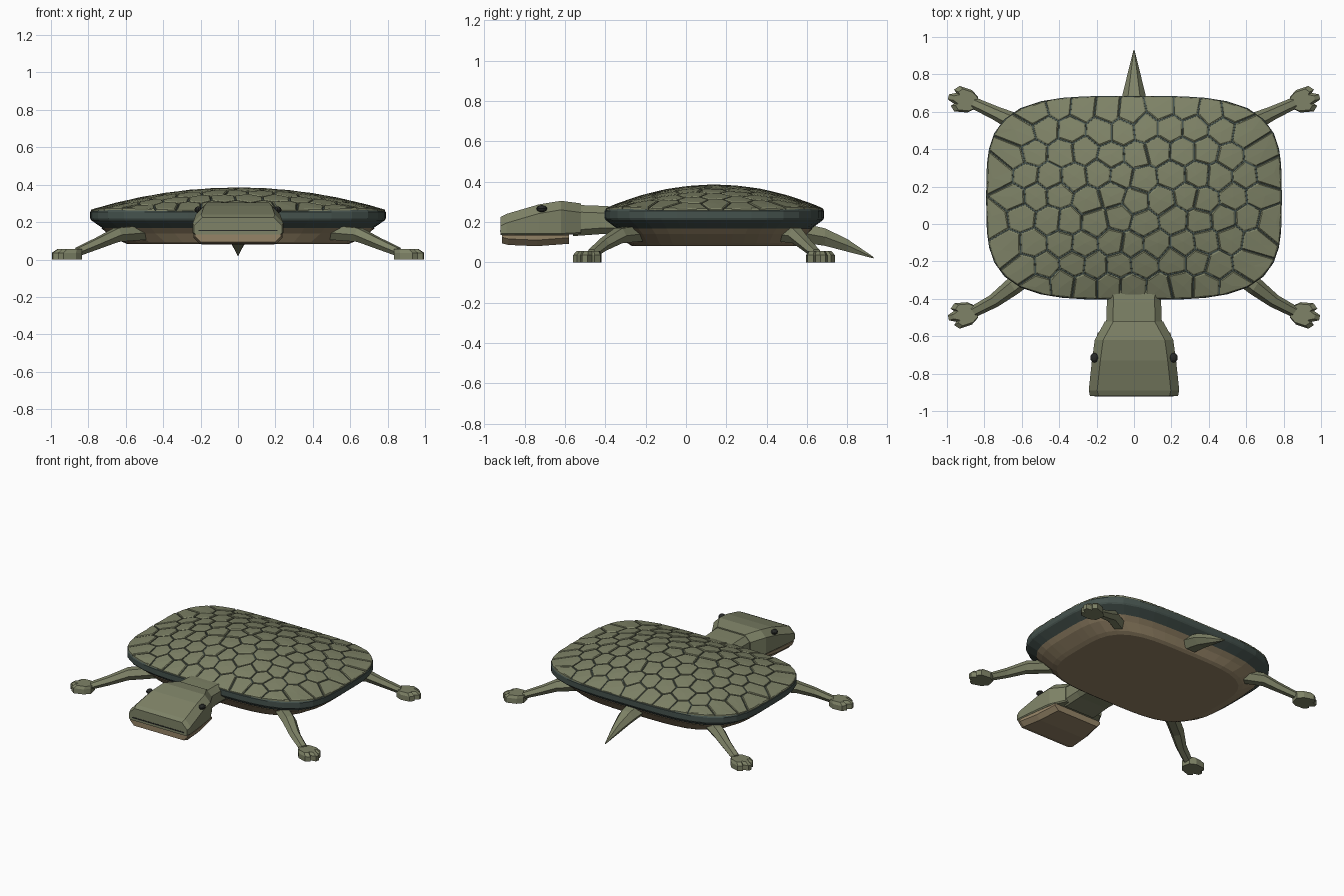
import bpy, bmesh, math, random
from mathutils import Vector

if "Cube" in bpy.data.objects:
    bpy.data.objects.remove(bpy.data.objects["Cube"])
random.seed(4)


def material(name, rgb):
    m = bpy.data.materials.new(name)
    m.use_nodes = True
    m.diffuse_color = (*rgb, 1)
    bsdf = m.node_tree.nodes["Principled BSDF"]
    bsdf.inputs["Base Color"].default_value = (*rgb, 1)
    bsdf.inputs["Roughness"].default_value = 0.8
    return m


OLIVE = material("olive skin", (0.21, 0.225, 0.135))
TEAL = material("dark teal rim", (0.06, 0.085, 0.075))
TAN = material("tan belly", (0.30, 0.23, 0.135))
DARK = material("dark eye", (0.02, 0.022, 0.02))


def finish(name, bm, mat):
    bmesh.ops.recalc_face_normals(bm, faces=bm.faces)
    me = bpy.data.meshes.new(name)
    bm.to_mesh(me)
    bm.free()
    me.materials.append(mat)
    ob = bpy.data.objects.new(name, me)
    bpy.context.collection.objects.link(ob)
    return ob


def add_loft(bm, rings):
    """Bridge equal-length rings of points and cap both ends."""
    loops = [[bm.verts.new(p) for p in ring] for ring in rings]
    n = len(loops[0])
    for a, b in zip(loops, loops[1:]):
        for i in range(n):
            j = (i + 1) % n
            bm.faces.new((a[i], a[j], b[j], b[i]))
    bm.faces.new(loops[0])
    bm.faces.new(loops[-1])


def loft(name, rings, mat):
    bm = bmesh.new()
    add_loft(bm, rings)
    return finish(name, bm, mat)


# Shell outline and dome shape
A, B, CY, POWER = 0.79, 0.545, 0.14, 3.7


def outline(a, b, n=48):
    pts = []
    for i in range(n):
        t = math.tau * (i + 0.5) / n
        c, s = math.cos(t), math.sin(t)
        r = (abs(c) ** POWER + abs(s) ** POWER) ** (-1 / POWER)
        pts.append(Vector((a * r * c, CY + b * r * s)))
    return pts


def dome(p):
    u, v = p.x / A, (p.y - CY) / B
    return 0.265 + 0.12 * max(0, 1 - u * u) * max(0, 1 - v * v)


def level(a, b, z):
    return [(p.x, p.y, z) for p in outline(a, b)]


# Rim with the dark dome showing in the grooves
rim = [level(0.72, 0.48, 0.165), level(0.785, 0.54, 0.21), level(A, B, 0.22),
       level(A, B, 0.255)]
for s in (0.99, 0.9, 0.78, 0.64, 0.48, 0.3, 0.12):
    rim.append([(p.x, p.y, dome(p) - 0.009) for p in outline(A * s, B * s)])
loft("shell_rim", rim, TEAL)

# Belly
loft("belly", [level(0.59, 0.41, 0.082), level(0.62, 0.43, 0.095),
               level(0.70, 0.46, 0.14), level(0.73, 0.49, 0.168)], TAN)


# Shell plates: irregular cells cut from the outline
def clip(poly, mid, normal):
    out = []
    for p, q in zip(poly, poly[1:] + poly[:1]):
        dp, dq = (p - mid).dot(normal), (q - mid).dot(normal)
        if dp <= 0:
            out.append(p)
        if dp * dq < 0:
            out.append(p.lerp(q, dp / (dp - dq)))
    return out


seeds = []
for row in range(-5, 6):
    for col in range(-7, 8):
        x = (col + 0.5 * (row % 2)) * 0.132 + random.uniform(-0.02, 0.02)
        y = row * 0.118 + random.uniform(-0.02, 0.02)
        if abs(x / A) ** POWER + abs(y / B) ** POWER < 0.85:
            seeds.append(Vector((x, y + CY)))

bm = bmesh.new()
for s in seeds:
    cell = outline(A * 0.998, B * 0.998, 64)
    for o in seeds:
        if o is not s and (o - s).length < 0.5:
            cell = clip(cell, (s + o) / 2, o - s)
    if len(cell) < 3:
        continue
    centre = sum(cell, Vector((0, 0))) / len(cell)

    def ring(inset, lift):
        pts = [p + (centre - p).normalized() * inset for p in cell]
        return [bm.verts.new((p.x, p.y, dome(p) + lift)) for p in pts]

    loops = [ring(0.004, -0.013), ring(0.005, -0.004), ring(0.012, 0)]
    n = len(cell)
    top = bm.verts.new((centre.x, centre.y, dome(centre) + 0.001))
    for i in range(n):
        j = (i + 1) % n
        for a, b in zip(loops, loops[1:]):
            bm.faces.new((a[i], a[j], b[j], b[i]))
        bm.faces.new((loops[-1][i], loops[-1][j], top))
finish("shell_plates", bm, OLIVE)


# Head, neck and jaw from chamfered box sections: y, half width, top, bottom
def box_section(y, w, top, bot, ct, cb):
    half = [(w - cb, bot), (w, bot + cb), (w, top - ct), (w - ct, top)]
    return [(x, y, z) for x, z in half] + [(-x, y, z) for x, z in half[::-1]]


def box_loft(name, sections, mat, ct, cb):
    return loft(name, [box_section(*s, ct, cb) for s in sections], mat)


box_loft("neck", [(-0.25, 0.15, 0.27, 0.14), (-0.42, 0.145, 0.28, 0.14),
                  (-0.56, 0.15, 0.285, 0.13)], OLIVE, 0.035, 0.03)
box_loft("head", [(-0.52, 0.155, 0.292, 0.14), (-0.62, 0.21, 0.305, 0.135),
                  (-0.73, 0.225, 0.287, 0.135), (-0.89, 0.242, 0.24, 0.135),
                  (-0.92, 0.235, 0.225, 0.135)], OLIVE, 0.045, 0.008)
box_loft("lower_jaw", [(-0.58, 0.195, 0.138, 0.092), (-0.74, 0.22, 0.138, 0.08),
                       (-0.88, 0.238, 0.138, 0.086),
                       (-0.912, 0.23, 0.138, 0.094)], TAN, 0.004, 0.03)
box_loft("mouth_line", [(-0.923, 0.21, 0.159, 0.152),
                        (-0.918, 0.21, 0.159, 0.152)], DARK, 0.001, 0.001)

# Eyes
for side, label in ((1, "left"), (-1, "right")):
    bm = bmesh.new()
    bmesh.ops.create_uvsphere(bm, u_segments=10, v_segments=6, radius=0.022)
    for v in bm.verts:
        v.co = Vector((side * 0.212 + v.co.x, v.co.y * 1.2 - 0.715, v.co.z * 0.8 + 0.266))
    finish(label + "_eye", bm, DARK)


# Six-sided limb along a path of (centre, half width, half height)
def limb_rings(path, direction):
    across = Vector((-direction.y, direction.x, 0)).normalized()
    rings = []
    for c, w, h in path:
        rings.append([Vector(c) + across * (w * math.cos(k * math.pi / 3))
                      + Vector((0, 0, h * math.sin(k * math.pi / 3)))
                      for k in range(6)])
    return rings


# Tail
loft("tail", limb_rings([((0, 0.58, 0.145), 0.075, 0.055),
                         ((0, 0.69, 0.125), 0.062, 0.05),
                         ((0, 0.80, 0.084), 0.035, 0.036),
                         ((0, 0.93, 0.023), 0.003, 0.004)], Vector((0, 1, 0))), OLIVE)

# Legs with webbed three-toed feet
half_foot = [(0, 0.032), (0.04, 0.062), (0.11, 0.07), (0.135, 0.045),
             (0.12, 0.03), (0.157, 0.014)]
foot_shape = half_foot + [(u, -v) for u, v in half_foot[::-1]]
legs = {"front": [(0.5, -0.22, 0.145), (0.65, -0.335, 0.132), (0.75, -0.412, 0.087), (0.86, -0.47, 0.04)],
        "rear": [(0.5, 0.46, 0.145), (0.65, 0.55, 0.132), (0.74, 0.593, 0.09), (0.86, 0.648, 0.04)]}
for end, path in legs.items():
    for side, label in ((1, "left"), (-1, "right")):
        pts = [Vector((side * x, y, z)) for x, y, z in path]
        sizes = [(0.05, 0.045), (0.048, 0.043), (0.037, 0.034), (0.031, 0.026)]
        bm = bmesh.new()
        add_loft(bm, limb_rings([(p, *s) for p, s in zip(pts, sizes)], pts[-1] - pts[0]))
        ahead = Vector((side * 0.97, -0.2 if end == "front" else 0.2, 0))
        across = Vector((-ahead.y, ahead.x, 0))
        ankle = Vector((side * 0.84, path[-1][1], 0))
        rings = []
        for z, k in ((0, 1), (0.036, 1), (0.055, 0.82)):
            rings.append([ankle + ahead * (u * k) + across * (v * k) + Vector((0, 0, z))
                          for u, v in foot_shape])
        add_loft(bm, rings)
        finish(f"{end}_{label}_leg", bm, OLIVE)
